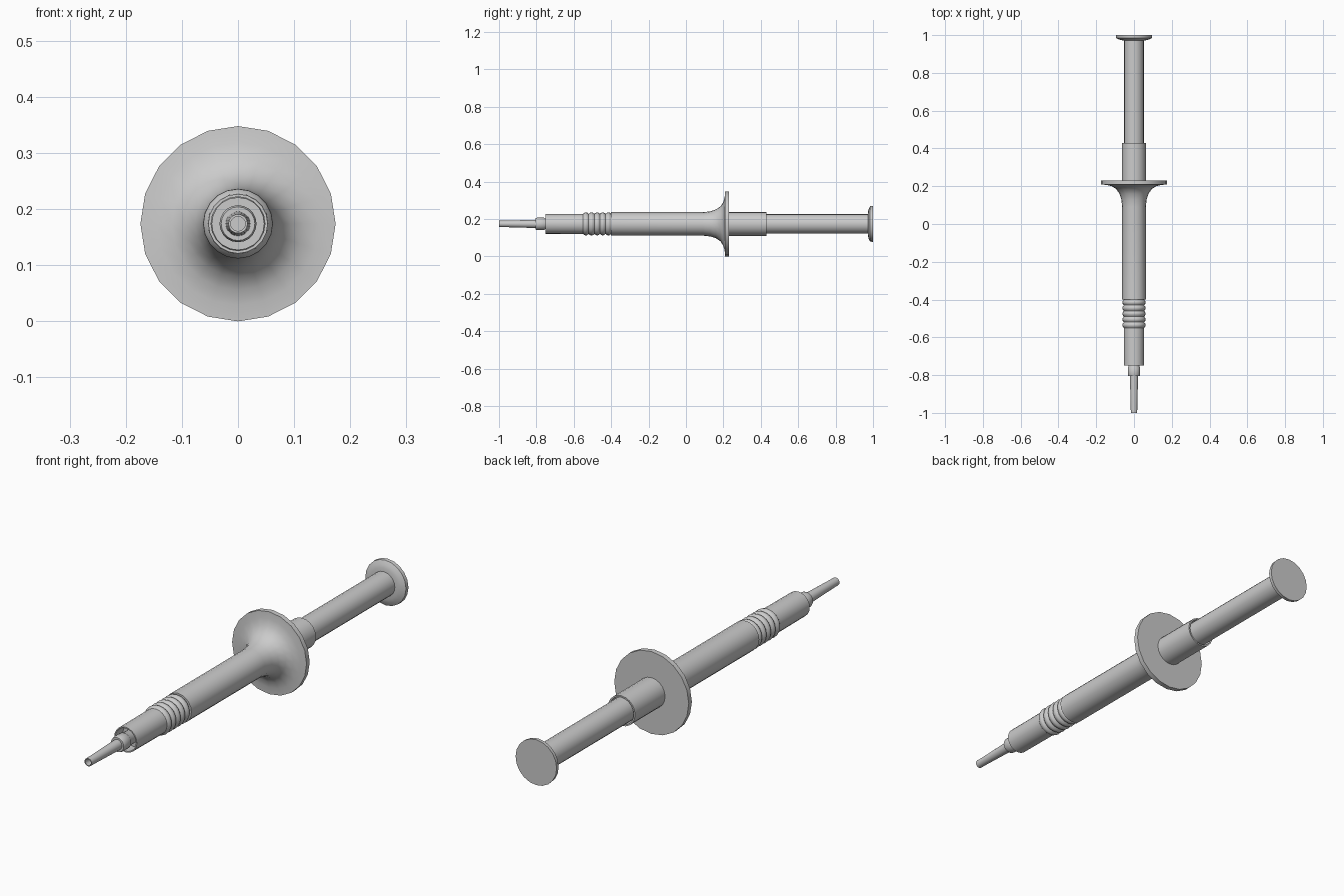
import bpy, math

if "Cube" in bpy.data.objects:
    bpy.data.objects.remove(bpy.data.objects["Cube"])

AXIS_Z = 0.174


def lathe(name, profile, sides=20, closed=False):
    """Revolve (y, radius) points around the long axis; radius 0 makes a pole."""
    verts, faces, rings = [], [], []
    for y, r in profile:
        start = len(verts)
        if r == 0:
            verts.append((0, y, AXIS_Z))
            rings.append([start] * sides)
        else:
            for i in range(sides):
                a = 2 * math.pi * i / sides
                verts.append((r * math.sin(a), y, AXIS_Z + r * math.cos(a)))
            rings.append(list(range(start, start + sides)))
    pairs = list(zip(rings, rings[1:]))
    if closed:
        pairs.append((rings[-1], rings[0]))
    for a, b in pairs:
        for i in range(sides):
            j = (i + 1) % sides
            quad = [a[i], b[i], b[j], a[j]]
            faces.append(list(dict.fromkeys(quad)))
    mesh = bpy.data.meshes.new(name)
    mesh.from_pydata(verts, [], faces)
    obj = bpy.data.objects.new(name, mesh)
    bpy.context.collection.objects.link(obj)
    bpy.ops.object.select_all(action='DESELECT')
    obj.select_set(True)
    bpy.context.view_layer.objects.active = obj
    bpy.ops.object.mode_set(mode='EDIT')
    bpy.ops.mesh.select_all(action='SELECT')
    bpy.ops.mesh.normals_make_consistent(inside=False)
    bpy.ops.object.mode_set(mode='OBJECT')
    bpy.ops.object.shade_smooth_by_angle(angle=math.radians(35))
    return obj


# Barrel: open front end, grip ridges, flared finger flange, open rear sleeve
ridges = []
for k in range(5):
    y = -0.55 + 0.03 * k
    ridges += [(y, 0.054), (y + 0.008, 0.060), (y + 0.015, 0.062), (y + 0.022, 0.060)]
flare = [(0.09, 0.0625), (0.13, 0.067), (0.16, 0.077), (0.185, 0.094),
         (0.20, 0.118), (0.207, 0.145), (0.209, 0.174)]
barrel = ([(-0.75, 0.048), (-0.75, 0.053)] + ridges + [(-0.40, 0.054), (-0.40, 0.0625)]
          + flare + [(0.23, 0.174), (0.23, 0.0635), (0.43, 0.0635), (0.43, 0.057),
                     (0.23, 0.057), (-0.40, 0.048)])
lathe("barrel", barrel, closed=True)

# Plunger rod
lathe("plunger_rod", [(-0.70, 0), (-0.70, 0.047), (-0.40, 0.047), (0.22, 0.052),
                      (0.985, 0.052), (0.985, 0)])

# Thumb pad with a curved underside
lathe("thumb_pad", [(0.972, 0.050), (0.973, 0.066), (0.977, 0.080), (0.985, 0.095),
                    (1.0, 0.096), (1.0, 0)])

# Nozzle collar with bevelled edges
lathe("nozzle_collar", [(-0.805, 0.018), (-0.805, 0.030), (-0.797, 0.033), (-0.76, 0.033),
                        (-0.752, 0.028), (-0.70, 0.028), (-0.70, 0)])

# Tapered hollow nozzle tip
lathe("nozzle_tip", [(-1.0, 0.013), (-1.0, 0.017), (-0.96, 0.0175), (-0.80, 0.022),
                     (-0.79, 0.022), (-0.79, 0.014)], closed=True)
